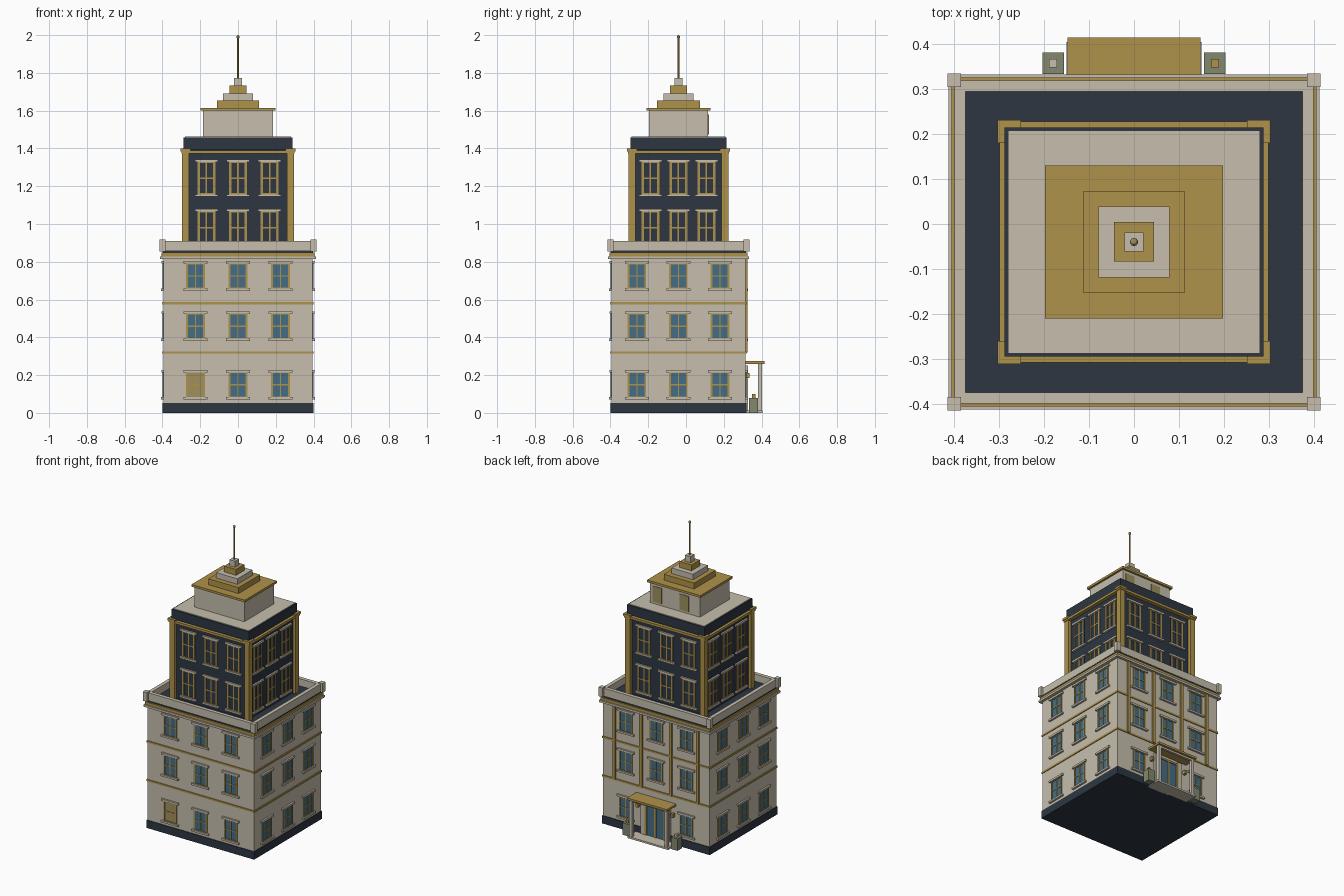
import bpy, bmesh
from mathutils import Matrix, Vector

cube = bpy.data.objects.get("Cube")
if cube:
    bpy.data.objects.remove(cube)

CY = -0.04  # centre line of the tower in y


def material(name, rgb):
    m = bpy.data.materials.new(name)
    m.use_nodes = True
    m.diffuse_color = (*rgb, 1)
    m.node_tree.nodes["Principled BSDF"].inputs["Base Color"].default_value = (*rgb, 1)
    return m


STONE = material("pale_stone", (0.57, 0.52, 0.42))
GOLD = material("gold_trim", (0.43, 0.29, 0.07))
NAVY = material("navy", (0.026, 0.037, 0.055))
GLASS = material("blue_glass", (0.06, 0.155, 0.24))
LIT = material("dull_brass", (0.34, 0.28, 0.11))
GREEN = material("grey_green", (0.22, 0.25, 0.155))

parts = {}


def box(name, mat, lo, hi):
    """Add a box to the named part; boxes with one name share one mesh."""
    bm = parts.setdefault(name, (bmesh.new(), mat))[0]
    lo, hi = Vector(lo), Vector(hi)
    size = Matrix.Diagonal((*(hi - lo), 1))
    bmesh.ops.create_cube(bm, size=1, matrix=Matrix.Translation((lo + hi) / 2) @ size)


def block(name, mat, hx, hy, z0, z1):
    """Box centred on the tower axis."""
    box(name, mat, (-hx, CY - hy, z0), (hx, CY + hy, z1))


def wall_box(name, mat, side, wall, u, hw, z0, z1, depth):
    """Box standing out from one wall; u runs along the wall."""
    axis, sign = side
    a, b = sorted((sign * (wall - 0.004), sign * (wall + depth)))
    if axis == "x":
        box(name, mat, (a, CY + u - hw, z0), (b, CY + u + hw, z1))
    else:
        box(name, mat, (u - hw, CY + a, z0), (u + hw, CY + b, z1))


def window(prefix, glass, side, wall, u, hw, z0, z1, t=0.009):
    pane = prefix + ("lit_window" if glass is LIT else "window_glass")
    wall_box(pane, glass, side, wall, u, hw, z0, z1, 0.002)
    frame = prefix + "window_frames"
    zm = (z0 + z1) / 2
    for s in (-1, 1):
        wall_box(frame, GOLD, side, wall, u + s * (hw - t / 2), t / 2, z0, z1, 0.006)
    wall_box(frame, GOLD, side, wall, u, t / 3, z0, z1, 0.005)
    wall_box(frame, GOLD, side, wall, u, hw, zm - t / 3, zm + t / 3, 0.005)
    wall_box(frame, GOLD, side, wall, u, hw, z0, z0 + t / 2, 0.006)
    wall_box(frame, GOLD, side, wall, u, hw, z1 - t / 2, z1, 0.006)
    # stone lintel and sill
    wall_box(prefix + "lintels", STONE, side, wall, u, hw + 0.014, z1, z1 + 0.013, 0.011)
    wall_box(prefix + "sills", STONE, side, wall, u, hw + 0.014, z0 - 0.012, z0, 0.013)


# Lower building
block("plinth", NAVY, 0.40, 0.36, 0, 0.052)
block("lower_walls", STONE, 0.395, 0.355, 0.052, 0.85)
for z in (0.32, 0.58):
    block("floor_bands", GOLD, 0.40, 0.36, z - 0.006, z + 0.006)
block("stone_cornice", STONE, 0.413, 0.373, 0.815, 0.829)
block("gold_cornice", GOLD, 0.406, 0.366, 0.829, 0.848)
block("lower_roof", NAVY, 0.398, 0.358, 0.848, 0.862)

# Parapet with corner posts
for s in (-1, 1):
    wall_box("parapet", STONE, ("x", s), 0.379, 0, 0.36, 0.86, 0.91, 0.021)
    wall_box("parapet", STONE, ("y", s), 0.339, 0, 0.375, 0.86, 0.91, 0.021)
    for t in (-1, 1):
        x, y = s * 0.40, CY + t * 0.36
        box("parapet_posts", STONE, (x - 0.015, y - 0.015, 0.855), (x + 0.015, y + 0.015, 0.917))

# Upper tower
block("upper_walls", NAVY, 0.275, 0.243, 0.86, 1.40)
block("upper_band", GOLD, 0.30, 0.268, 1.374, 1.39)
block("upper_cap", NAVY, 0.288, 0.255, 1.395, 1.458)
block("upper_roof", STONE, 0.281, 0.248, 1.458, 1.462)
for s in (-1, 1):
    for t in (-1, 1):
        x, y = s * 0.278, CY + t * 0.246
        box("corner_pilasters", GOLD, (x - 0.018, y - 0.018, 0.86), (x + 0.018, y + 0.018, 1.385))
        box("pilaster_caps", GOLD, (x - 0.026, y - 0.026, 1.385), (x + 0.026, y + 0.026, 1.40))

# Windows on all four walls
for side in (("x", 1), ("x", -1), ("y", 1), ("y", -1)):
    along_y = side[0] == "x"
    for col in (-1, 0, 1):
        for row, z in enumerate((0.083, 0.393, 0.658)):
            if side == ("y", 1) and row == 0 and col == 0:
                continue  # the entrance stands here
            glass = LIT if side == ("y", -1) and row == 0 and col == -1 else GLASS
            window("lower_", glass, side, 0.395 if along_y else 0.355,
                   col * (0.22 if along_y else 0.225), 0.049, z, z + 0.132)
        for z in (0.895, 1.157):
            window("upper_", NAVY, side, 0.275 if along_y else 0.243,
                   col * (0.148 if along_y else 0.167), 0.047, z, z + 0.172, 0.012)

# Gold strips on the rear wall
BACK = ("y", 1)
for u in (-0.31, -0.11, 0.11, 0.31):
    wall_box("rear_strips", GOLD, BACK, 0.355, u, 0.01, 0.32, 0.815, 0.01)

# Stepped crown
block("crown_block", STONE, 0.185, 0.157, 1.46, 1.60)
block("crown_plate", GOLD, 0.198, 0.17, 1.60, 1.615)
block("crown_step_1", GOLD, 0.112, 0.114, 1.615, 1.655)
block("crown_step_2", STONE, 0.079, 0.079, 1.655, 1.692)
block("crown_step_3", GOLD, 0.044, 0.044, 1.692, 1.732)
block("crown_step_4", STONE, 0.021, 0.021, 1.732, 1.772)
for u in (0.13, -0.07):
    wall_box("crown_vents", LIT, BACK, 0.157, u, 0.034, 1.475, 1.58, 0.004)

# Entrance: step, doors, columns, canopy
box("entrance_step", STONE, (-0.15, 0.31, 0), (0.15, 0.405, 0.012))
wall_box("door_glass", GLASS, BACK, 0.355, 0, 0.07, 0.012, 0.235, 0.008)
for u in (-0.07, 0, 0.07):
    wall_box("door_frame", GOLD, BACK, 0.355, u, 0.006, 0.012, 0.235, 0.014)
wall_box("door_frame", GOLD, BACK, 0.355, 0, 0.076, 0.225, 0.237, 0.014)
for s in (-1, 1):
    wall_box("door_surround", STONE, BACK, 0.355, s * 0.092, 0.016, 0.012, 0.25, 0.012)
    box("columns", STONE, (s * 0.13 - 0.01, 0.382, 0.012), (s * 0.13 + 0.01, 0.402, 0.26))
    wall_box("wall_lamps", GOLD, BACK, 0.355, s * 0.13, 0.008, 0.185, 0.21, 0.022)
box("canopy", GOLD, (-0.148, 0.31, 0.26), (0.148, 0.415, 0.274))
box("canopy_beam", STONE, (-0.14, 0.385, 0.248), (0.14, 0.40, 0.26))

# Planters beside the entrance
for s in (-1, 1):
    x, y = s * 0.18, 0.358
    box("planters", GREEN, (x - 0.024, y - 0.024, 0), (x + 0.024, y + 0.024, 0.08))
    name, mat = ("left_planter_top", GOLD) if s > 0 else ("right_planter_top", STONE)
    box(name, mat, (x - 0.009, y - 0.009, 0.08), (x + 0.009, y + 0.009, 0.10))

# Turn the collected boxes into objects
for name, (bm, mat) in parts.items():
    mesh = bpy.data.meshes.new(name)
    bm.to_mesh(mesh)
    bm.free()
    mesh.materials.append(mat)
    bpy.context.collection.objects.link(bpy.data.objects.new(name, mesh))

# Antenna with ball tip
bpy.ops.mesh.primitive_cylinder_add(vertices=8, radius=0.005, depth=0.225, location=(0, CY, 1.88))
mast = bpy.context.object
bpy.ops.mesh.primitive_uv_sphere_add(segments=10, ring_count=6, radius=0.009, location=(0, CY, 1.991))
tip = bpy.context.object
for ob, name, mat in ((mast, "antenna", GOLD), (tip, "antenna_tip", LIT)):
    ob.name = name
    ob.data.materials.append(mat)
    bpy.ops.object.select_all(action="DESELECT")
    ob.select_set(True)
    bpy.context.view_layer.objects.active = ob
    bpy.ops.object.shade_smooth_by_angle()
